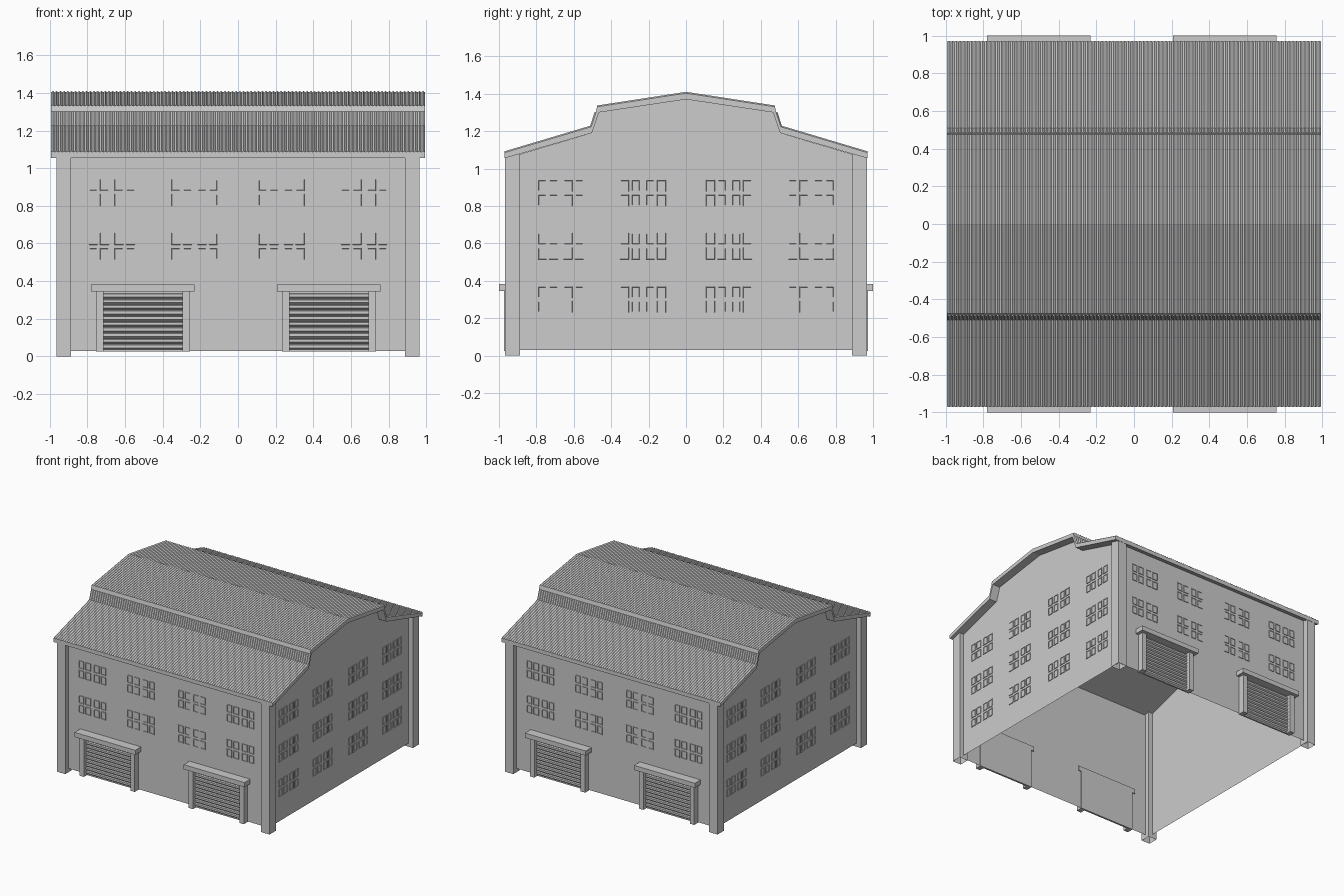
import bpy, bmesh, math
from mathutils import Matrix, Vector

if "Cube" in bpy.data.objects:
    bpy.data.objects.remove(bpy.data.objects["Cube"])

TONE = (0.604, 0.604, 0.604, 1)
grey = bpy.data.materials.new("light_grey")
grey.use_nodes = True
grey.diffuse_color = TONE
grey.node_tree.nodes["Principled BSDF"].inputs["Base Color"].default_value = TONE

WALL = 0.925      # distance of the wall sheets from the centre
BASE = 0.03       # bottom of the walls
EAVE = 1.066      # top of the straight walls
ROOF_END = 0.993
RIBS = 100


def finish(name, bm):
    bm.normal_update()
    mesh = bpy.data.meshes.new(name)
    bm.to_mesh(mesh)
    bm.free()
    mesh.materials.append(grey)
    obj = bpy.data.objects.new(name, mesh)
    bpy.context.scene.collection.objects.link(obj)
    return obj


def box(name, x, y, z, open_bottom=False):
    """Box between pairs of limits."""
    size = [b - a for a, b in (x, y, z)]
    mid = [(a + b) / 2 for a, b in (x, y, z)]
    bm = bmesh.new()
    bmesh.ops.create_cube(bm, size=1, matrix=Matrix.Translation(mid) @ Matrix.Diagonal((*size, 1)))
    if open_bottom:
        lowest = min(bm.faces, key=lambda f: f.calc_center_median().z)
        bmesh.ops.delete(bm, geom=[lowest], context='FACES_ONLY')
    return finish(name, bm)


def prism(name, points, x0, x1):
    """Extrude a y-z outline along x."""
    bm = bmesh.new()
    face = bm.faces.new([bm.verts.new((x0, y, z)) for y, z in points])
    out = bmesh.ops.extrude_face_region(bm, geom=[face])
    moved = [v for v in out["geom"] if isinstance(v, bmesh.types.BMVert)]
    bmesh.ops.translate(bm, verts=moved, vec=(x1 - x0, 0, 0))
    # the start face survives the extrusion as the near cap
    bmesh.ops.recalc_face_normals(bm, faces=bm.faces)
    return finish(name, bm)


def array(obj, count, offset):
    mod = obj.modifiers.new("repeat", 'ARRAY')
    mod.count = count
    mod.use_relative_offset = False
    mod.use_constant_offset = True
    mod.constant_offset_displace = offset


def mirrored(half):
    """Complete a half outline whose last point is the ridge."""
    return half + [(-y, z) for y, z in reversed(half[:-1])]


# Roof outlines: top and underside
top = mirrored([(-0.97, 1.085), (-0.507, 1.223), (-0.482, 1.3), (-0.476, 1.33), (0, 1.403)])
under = mirrored([(-0.97, 1.055), (-0.503, 1.19), (-0.465, 1.3), (0, 1.37)])

# Window panes, relative to the window centre
PANE_U = [(-0.122, -0.076), (-0.062, -0.015), (0.015, 0.062), (0.076, 0.122)]
PANE_V = [(-0.07, -0.008), (0.008, 0.07)]


def rectangle(bm, u, v, y):
    corners = ((u[0], v[0]), (u[1], v[0]), (u[1], v[1]), (u[0], v[1]))
    return bm.faces.new([bm.verts.new((a, y, b)) for a, b in corners])


def wall(side, turn, rows, gable):
    """Wall sheet and its framed panes, turned about z by quarter turns."""
    spin = Matrix.Rotation(turn * math.pi / 2, 4, 'Z')
    bm = bmesh.new()
    outline = [(-WALL, BASE), (WALL, BASE), (WALL, EAVE)]
    if gable:
        outline += list(reversed(under[1:-1]))
    outline.append((-WALL, EAVE))
    bm.faces.new([bm.verts.new((u, -WALL, v)) for u, v in outline])
    bm.transform(spin)
    finish(side + "_wall", bm)

    # raised thin frame around each pane
    bm = bmesh.new()
    panes = [rectangle(bm, (c + a, c + b), (r + d, r + e), -WALL - 0.0005)
             for c in (-0.67, -0.23, 0.23, 0.67) for a, b in PANE_U
             for r in rows for d, e in PANE_V]
    bm.normal_update()
    for thickness, depth in ((0.0005, 0.005), (0.006, 0), (0.001, -0.004)):
        bmesh.ops.inset_individual(bm, faces=panes, thickness=thickness, depth=depth)
        bm.normal_update()
    bm.transform(spin)
    finish(side + "_windows", bm)


two_floors = (0.585, 0.87)
three_floors = (0.3, 0.585, 0.87)
wall("front", 0, two_floors, False)
wall("left", 1, three_floors, True)
wall("back", 2, two_floors, False)
wall("right", 3, three_floors, True)

# Corner posts, hollow at the foot and running up into the roof
for sx, x_name in ((-1, "right"), (1, "left")):
    for sy, y_name in ((-1, "front"), (1, "back")):
        box(f"{y_name}_{x_name}_post", sorted((sx * 0.887, sx * 0.963)),
            sorted((sy * 0.887, sy * 0.967)), (0, 1.08), open_bottom=True)

# Roof slab
prism("roof_slab", top + list(reversed(under)), -ROOF_END, ROOF_END)

# Corrugation: one pointed rib over every sloping panel, repeated along the roof
pitch = 2 * ROOF_END / RIBS
bm = bmesh.new()
for i, (a, b) in enumerate(zip(top, top[1:])):
    if i in (2, 5):       # plain trim band under the upper roof
        continue
    a, b = Vector(a), Vector(b)
    along = (b - a).normalized()
    lift = Vector((-along.y, along.x)) * 0.007
    ends = []
    for p in (a, b):
        section = ((0, p), (pitch, p), (pitch / 2, p + lift))
        ends.append([bm.verts.new((x - ROOF_END, q.x, q.y)) for x, q in section])
        bm.faces.new(ends[-1])
    for j in range(3):
        k = (j + 1) % 3
        bm.faces.new((ends[0][j], ends[0][k], ends[1][k], ends[1][j]))
bmesh.ops.recalc_face_normals(bm, faces=bm.faces)
array(finish("roof_ribs", bm), RIBS, (pitch, 0, 0))

# Roller doors with frames, two on each long side
SLAT = [(0.93, 0.035), (0.944, 0.046), (0.944, 0.061), (0.93, 0.065)]
for sy, y_name in ((-1, "front"), (1, "back")):
    for c, x_name in ((-0.505, "right"), (0.483, "left")):
        label = f"{y_name}_{x_name}_door"

        def depth(outer):
            return sorted((sy * (WALL - 0.008), sy * outer))

        box(label + "_lintel", (c - 0.275, c + 0.275), depth(1.0), (0.345, 0.383))
        for s in (-1, 1):
            box(label + "_jamb", sorted((c + s * 0.21, c + s * 0.25)), depth(0.972), (0.025, 0.345))
        box(label + "_panel", (c - 0.21, c + 0.21), depth(0.932), (0.025, 0.345))
        slats = prism(label + "_slats", [(sy * y, z) for y, z in SLAT], c - 0.21, c + 0.21)
        array(slats, 10, (0, 0, 0.03))
